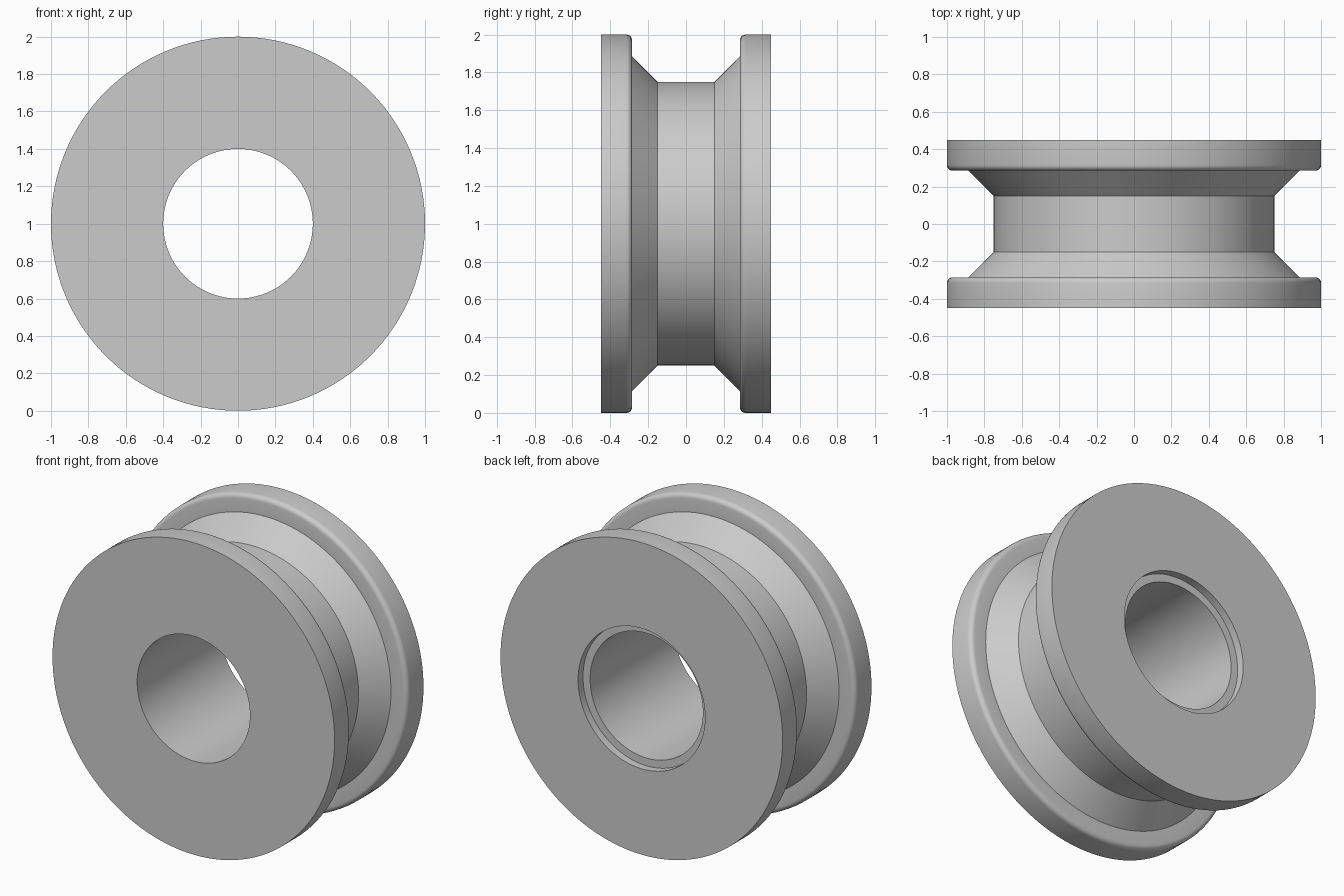
import bpy
import bmesh
import math

cube = bpy.data.objects.get("Cube")
if cube:
    bpy.data.objects.remove(cube, do_unlink=True)

SEGMENTS = 128
HALF_WIDTH, RIM = 0.45, 1.0
BORE, RECESS, RECESS_DEPTH = 0.4, 0.45, 0.05
FLANGE_INNER, FILLET = 0.285, 0.03
GROOVE_HALF, GROOVE_RADIUS, SLOPE_TOP = 0.15, 0.75, 0.885


def flange_side():
    """Profile points (radius, y) from the back face to the groove floor."""
    points = [(RIM, HALF_WIDTH)]
    for i in range(6):
        a = math.radians(90) * i / 5
        points.append((RIM - FILLET * (1 - math.cos(a)),
                       FLANGE_INNER + FILLET * (1 - math.sin(a))))
    return points + [(SLOPE_TOP, FLANGE_INNER), (GROOVE_RADIUS, GROOVE_HALF)]


# Closed cross-section: recess at the back, mirrored flanges, plain bore in front
back = flange_side()
front = [(r, -y) for r, y in reversed(back)]
floor = HALF_WIDTH - RECESS_DEPTH
profile = ([(BORE, floor), (RECESS, floor), (RECESS, HALF_WIDTH)]
           + back + front + [(BORE, -HALF_WIDTH)])

# Revolve the section around the y axis
bm = bmesh.new()
verts = [bm.verts.new((r, y, 0)) for r, y in profile]
edges = [bm.edges.new((v, verts[(i + 1) % len(verts)])) for i, v in enumerate(verts)]
bmesh.ops.spin(bm, geom=verts + edges, cent=(0, 0, 0), axis=(0, 1, 0),
               angle=math.tau, steps=SEGMENTS, use_merge=False)
bmesh.ops.remove_doubles(bm, verts=bm.verts[:], dist=0.0005)
bmesh.ops.recalc_face_normals(bm, faces=bm.faces[:])
mesh = bpy.data.meshes.new("grooved_roller")
bm.to_mesh(mesh)
bm.free()

roller = bpy.data.objects.new("grooved_roller", mesh)
roller.location.z = RIM
bpy.context.collection.objects.link(roller)

# Single plain grey
grey = bpy.data.materials.new("light_grey")
grey.use_nodes = True
colour = (0.6, 0.6, 0.6, 1)
grey.diffuse_color = colour
grey.node_tree.nodes["Principled BSDF"].inputs["Base Color"].default_value = colour
mesh.materials.append(grey)

bpy.ops.object.select_all(action="DESELECT")
roller.select_set(True)
bpy.context.view_layer.objects.active = roller
bpy.ops.object.shade_smooth_by_angle(angle=math.radians(30))
